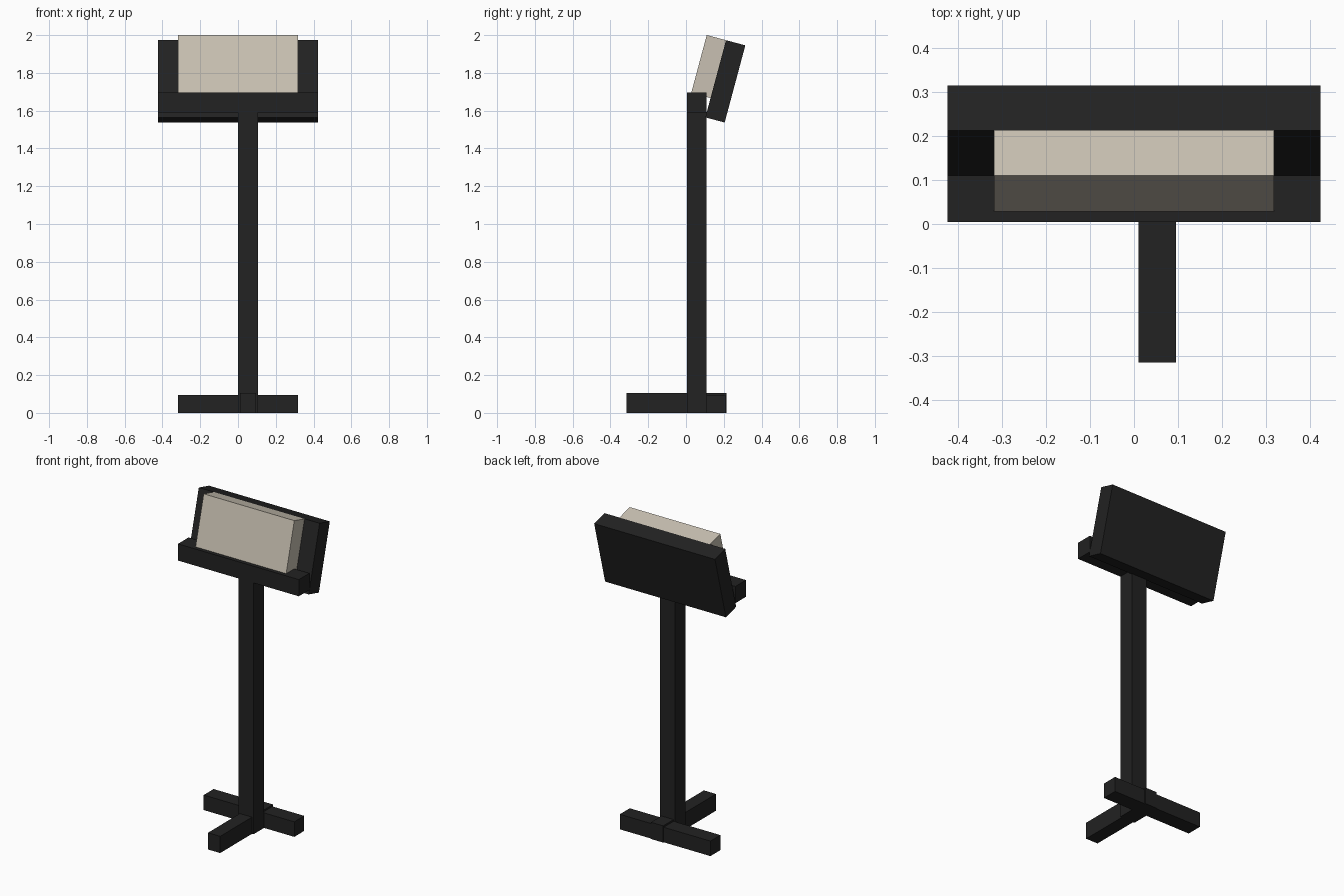
import bpy, math
from mathutils import Matrix, Vector

if "Cube" in bpy.data.objects:
    bpy.data.objects.remove(bpy.data.objects["Cube"])

U = 0.1057  # basic block size


def material(name, rgb):
    m = bpy.data.materials.new(name)
    m.diffuse_color = (*rgb, 1.0)
    m.use_nodes = True
    m.node_tree.nodes["Principled BSDF"].inputs["Base Color"].default_value = m.diffuse_color
    return m


black = material("black", (0.016, 0.016, 0.016))
cream = material("cream paper", (0.58, 0.53, 0.445))


def box(name, lo, hi, mat, tilt=0.0, pivot=(0, 0, 0)):
    """Box between two corners, tilted about the x axis, then moved to pivot."""
    lo, hi = Vector(lo), Vector(hi)
    bpy.ops.mesh.primitive_cube_add(size=1)
    ob = bpy.context.object
    ob.name = name
    ob.data.transform(Matrix.Translation(pivot) @ Matrix.Rotation(tilt, 4, 'X')
                      @ Matrix.Translation((lo + hi) / 2)
                      @ Matrix.Diagonal((*(hi - lo), 1)))
    ob.data.materials.append(mat)
    return ob


Y0 = 0.004  # front of the post

# Feet: one runs front to back, one crosses behind the post
box("long_foot", (0.01, -0.314, 0), (0.095, 0.214, U), black)
box("cross_foot", (-3 * U, Y0 + U, 0), (3 * U, 0.209, 0.095), black)

# Post and the ledge on top of it
box("post", (0, Y0, 0), (U, Y0 + U, 15 * U + 0.005), black)
box("ledge", (-4 * U, Y0, 15 * U + 0.005), (4 * U, Y0 + U, 16 * U + 0.005), black)

# Leaning board and block of pages; pivot is the top edge where they meet
tilt = math.radians(-15)
top = (0, 0.212, 1.973)
box("back_board", (-4 * U, 0, -4 * U), (4 * U, U, 0), black, tilt, top)
box("pages", (-3 * U, -U, -3 * U), (3 * U, 0, 0), cream, tilt, top)
